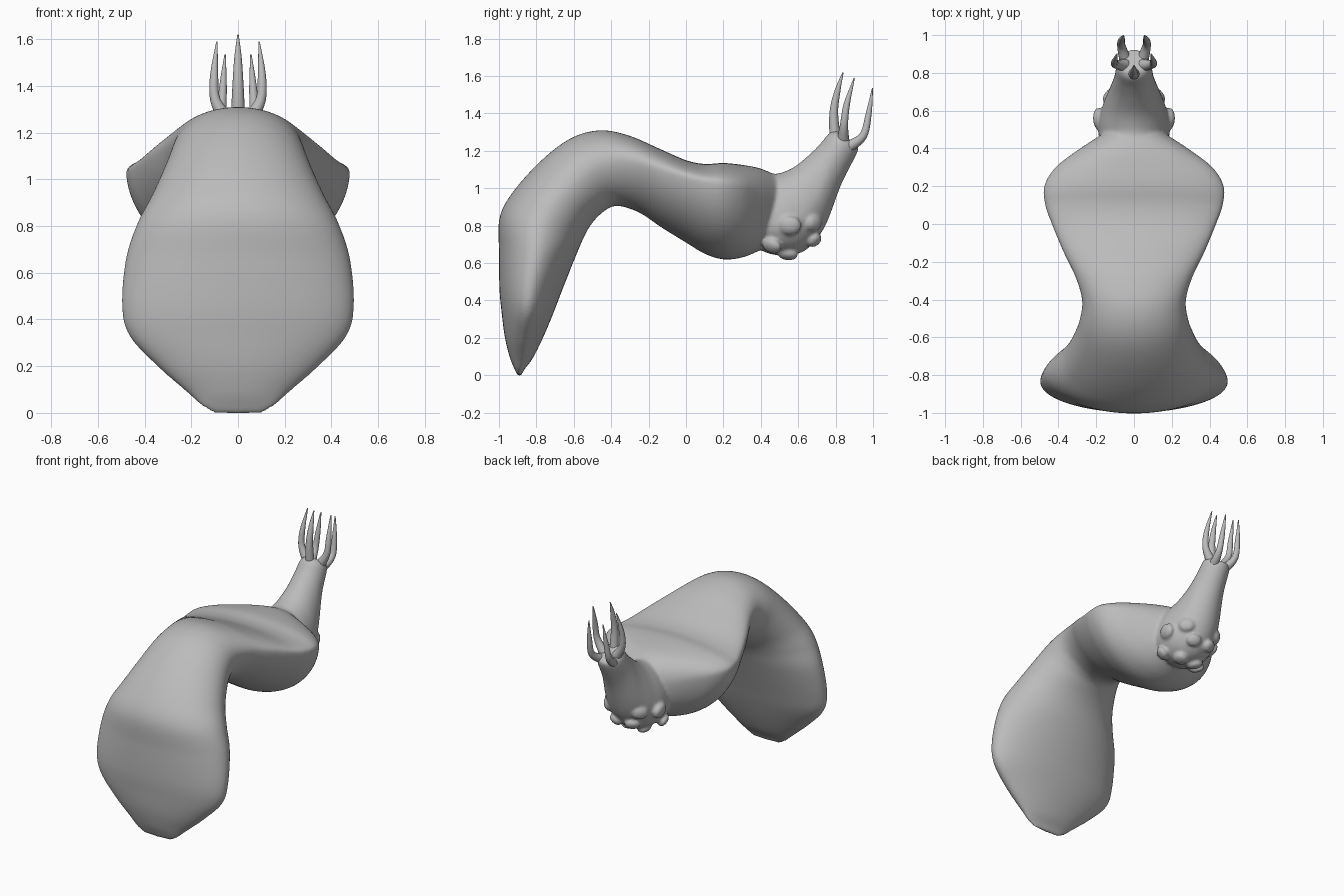
import bpy, bmesh, math
from mathutils import Vector

if "Cube" in bpy.data.objects:
    bpy.data.objects.remove(bpy.data.objects["Cube"])

grey = bpy.data.materials.new("mid grey")
grey.diffuse_color = (0.5, 0.5, 0.5, 1)
grey.use_nodes = True
grey.node_tree.nodes["Principled BSDF"].inputs["Base Color"].default_value = grey.diffuse_color


def finish(bm, name):
    bmesh.ops.recalc_face_normals(bm, faces=bm.faces)
    me = bpy.data.meshes.new(name)
    bm.to_mesh(me)
    bm.free()
    me.materials.append(grey)
    for p in me.polygons:
        p.use_smooth = True
    ob = bpy.data.objects.new(name, me)
    bpy.context.collection.objects.link(ob)
    return ob


def smooth_rows(rows, steps):
    """Catmull-Rom interpolation of rows of numbers."""
    out = []
    n = len(rows)
    for k in range(n - 1):
        a, b, c, d = (rows[max(k - 1, 0)], rows[k], rows[k + 1], rows[min(k + 2, n - 1)])
        for s in range(steps):
            t = s / steps
            out.append([0.5 * (2 * q + (r - p) * t + (2 * p - 5 * q + 4 * r - w) * t * t
                        + (3 * q - p - 3 * r + w) * t ** 3) for p, q, r, w in zip(a, b, c, d)])
    out.append(list(rows[-1]))
    return out


def bridge(bm, rings):
    n = len(rings[0])
    for a, b in zip(rings, rings[1:]):
        for i in range(n):
            bm.faces.new((a[i], a[(i + 1) % n], b[(i + 1) % n], b[i]))
    bm.faces.new(rings[0])
    bm.faces.new(rings[-1])


def loft(bm, stations, sides=72):
    """Station: outer y, outer z, inner y, inner z, half width, height of widest line."""
    rings = []
    for oy, oz, iy, iz, hw, f in smooth_rows(stations, 6):
        outer, inner = Vector((0, oy, oz)), Vector((0, iy, iz))
        edge = inner.lerp(outer, f)
        ring = []
        for i in range(sides):
            a = 2 * math.pi * i / sides
            s = math.sin(a)
            co = edge.lerp(outer, s) if s >= 0 else edge.lerp(inner, (-s) ** 1.1)
            ring.append(bm.verts.new(co + Vector((hw * math.cos(a), 0, 0))))
        rings.append(ring)
    bridge(bm, rings)


def tentacle(name, path, sides=14):
    """Path row: x, y, z, radius."""
    bm = bmesh.new()
    rows = smooth_rows(path, 5)
    pts = [Vector(r[:3]) for r in rows]
    rings = []
    for k, r in enumerate(rows):
        d = (pts[min(k + 1, len(pts) - 1)] - pts[max(k - 1, 0)]).normalized()
        u = d.cross(Vector((0, 1, 0))).normalized()
        v = d.cross(u)
        rings.append([bm.verts.new(pts[k] + r[3] * (math.cos(a) * u + math.sin(a) * v))
                      for a in (2 * math.pi * i / sides for i in range(sides))])
    bridge(bm, rings)
    return finish(bm, name)


body = bmesh.new()

# Front paddle, arched waist and rear lobes in one sweep
loft(body, [
    (-0.90, 0.00, -0.88, 0.00, 0.10, 0.5),
    (-0.915, 0.03, -0.865, 0.03, 0.155, 0.5),
    (-0.94, 0.09, -0.82, 0.09, 0.22, 0.5),
    (-0.968, 0.20, -0.765, 0.20, 0.345, 0.5),
    (-0.985, 0.33, -0.71, 0.33, 0.465, 0.5),
    (-0.997, 0.46, -0.66, 0.46, 0.497, 0.52),
    (-1.00, 0.66, -0.58, 0.66, 0.48, 0.53),
    (-0.995, 0.85, -0.53, 0.77, 0.43, 0.53),
    (-0.91, 1.00, -0.48, 0.84, 0.37, 0.53),
    (-0.75, 1.17, -0.42, 0.89, 0.315, 0.53),
    (-0.60, 1.275, -0.38, 0.905, 0.285, 0.55),
    (-0.45, 1.31, -0.33, 0.90, 0.275, 0.59),
    (-0.30, 1.28, -0.24, 0.865, 0.31, 0.66),
    (-0.15, 1.215, -0.13, 0.79, 0.375, 0.74),
    (0.00, 1.15, 0.00, 0.71, 0.435, 0.8),
    (0.10, 1.13, 0.10, 0.65, 0.47, 0.81),
    (0.20, 1.135, 0.20, 0.62, 0.475, 0.79),
    (0.30, 1.125, 0.30, 0.63, 0.415, 0.76),
    (0.40, 1.105, 0.40, 0.67, 0.285, 0.7),
    (0.50, 1.06, 0.50, 0.72, 0.13, 0.6),
])

# Head bulb narrowing into the raised neck
loft(body, [
    (0.40, 0.98, 0.40, 0.68, 0.12, 0.4),
    (0.42, 1.07, 0.43, 0.655, 0.175, 0.38),
    (0.50, 1.08, 0.53, 0.64, 0.19, 0.38),
    (0.58, 1.115, 0.64, 0.67, 0.17, 0.4),
    (0.66, 1.18, 0.74, 0.79, 0.135, 0.45),
    (0.72, 1.24, 0.83, 1.02, 0.105, 0.5),
    (0.765, 1.295, 0.915, 1.19, 0.09, 0.5),
    (0.80, 1.31, 0.92, 1.23, 0.06, 0.5),
])

# Oval bumps around the underside of the head
centre = Vector((0, 0.57, 0.84))
bumps = [((0.185, 0.555, 0.80), 0.062), ((0.145, 0.46, 0.69), 0.056), ((0.06, 0.545, 0.645), 0.056),
         ((0.125, 0.685, 0.815), 0.054), ((0.065, 0.688, 0.72), 0.05)]
for pos, r in bumps:
    for side in (1, -1):
        p = Vector((pos[0] * side, pos[1], pos[2]))
        verts = bmesh.ops.create_uvsphere(body, u_segments=20, v_segments=12, radius=1)["verts"]
        bmesh.ops.scale(body, vec=(r, r * 0.85, r * 0.5), verts=verts)
        bmesh.ops.transform(body, matrix=(p - centre).to_track_quat('Z', 'Y').to_matrix().to_4x4(), verts=verts)
        bmesh.ops.translate(body, vec=p, verts=verts)

# Fuse body, head and bumps into one soft skin
skin = finish(body, "body_with_head")
remesh = skin.modifiers.new("fuse", 'REMESH')
remesh.mode = 'VOXEL'
remesh.voxel_size = 0.01
remesh.use_smooth_shade = True
soften = skin.modifiers.new("soften", 'SMOOTH')
soften.factor = 0.5
soften.iterations = 6

# Five tapering tentacles crowning the neck
tentacle("tentacle_centre", [(0, 0.80, 1.24, 0.032), (0, 0.79, 1.40, 0.024),
                             (0, 0.81, 1.52, 0.016), (0, 0.84, 1.62, 0.003)])
for side, label in ((1, "right"), (-1, "left")):
    tentacle(f"tentacle_middle_{label}", [
        (0.045 * side, 0.84, 1.25, 0.034), (0.097 * side, 0.845, 1.34, 0.022),
        (0.102 * side, 0.86, 1.45, 0.017), (0.09 * side, 0.90, 1.59, 0.003)])
    tentacle(f"tentacle_rear_{label}", [
        (0.045 * side, 0.865, 1.22, 0.032), (0.068 * side, 0.947, 1.28, 0.022),
        (0.064 * side, 0.977, 1.40, 0.016), (0.055 * side, 0.997, 1.535, 0.003)])
